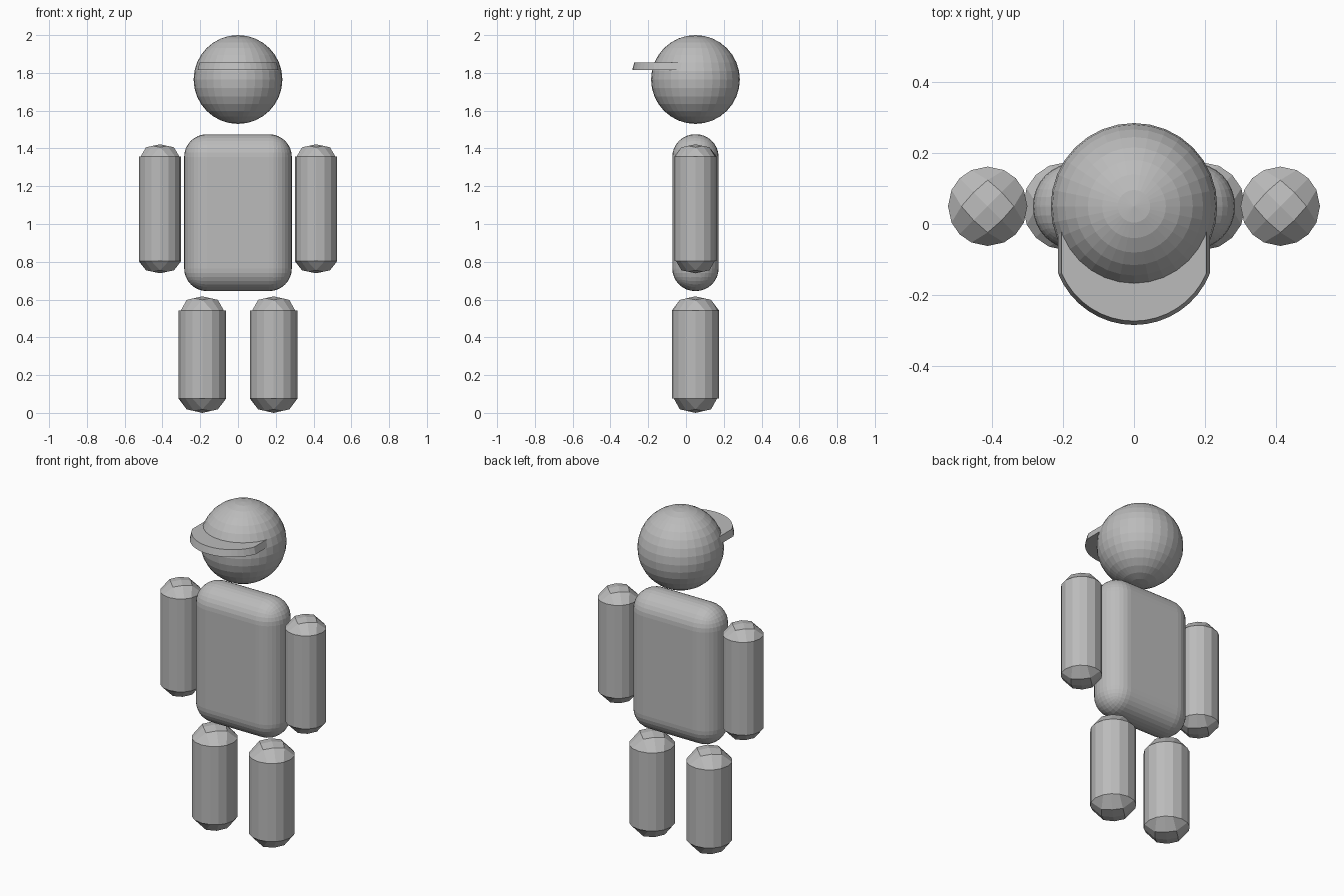
import bpy, bmesh, math
from mathutils import Matrix, Vector

if "Cube" in bpy.data.objects:
    bpy.data.objects.remove(bpy.data.objects["Cube"])

CY = 0.05  # body centre line in y

grey = bpy.data.materials.new("plain_grey")
grey.diffuse_color = (0.5, 0.5, 0.5, 1)
grey.use_nodes = True
grey.node_tree.nodes["Principled BSDF"].inputs["Base Color"].default_value = grey.diffuse_color


def finish(name, bm, loc):
    bmesh.ops.recalc_face_normals(bm, faces=bm.faces[:])
    me = bpy.data.meshes.new(name)
    bm.to_mesh(me)
    bm.free()
    me.materials.append(grey)
    ob = bpy.data.objects.new(name, me)
    ob.location = loc
    bpy.context.collection.objects.link(ob)
    return ob


def limb(name, x, z0, z1, r, cap):
    """Low-poly post with shallow domed ends, from a cube rounded in plan."""
    bm = bmesh.new()
    bmesh.ops.create_cube(bm, size=2)
    bmesh.ops.subdivide_edges(bm, edges=bm.edges[:], cuts=3, use_grid_fill=True)
    half = (z1 - z0) / 2 - cap
    for v in bm.verts:
        u, w, h = v.co
        a = u * math.sqrt(1 - w * w / 2)
        b = w * math.sqrt(1 - u * u / 2)
        z = h * half
        if abs(h) > 0.999:
            z += math.copysign(cap * math.sqrt(max(0, 1 - a * a - b * b)), h)
        v.co = (a * r, b * r, z)
    bmesh.ops.rotate(bm, verts=bm.verts[:], matrix=Matrix.Rotation(math.pi / 4, 3, 'Z'))
    return finish(name, bm, (x, CY, (z0 + z1) / 2))


# arms and legs, left and right
for side, s in (("left", 1), ("right", -1)):
    limb(side + "_arm", s * 0.413, 0.739, 1.422, 0.112, 0.064)
    limb(side + "_leg", s * 0.189, 0.0, 0.617, 0.125, 0.075)

# torso: box with fully rounded edges
bm = bmesh.new()
bmesh.ops.create_cube(bm, size=1)
bmesh.ops.scale(bm, vec=Vector((0.57, 0.245, 0.83)), verts=bm.verts[:])
bmesh.ops.bevel(bm, geom=bm.edges[:], offset=0.12, segments=8, profile=0.5, affect='EDGES')
finish("torso", bm, (0, CY, 1.06))

# head
bm = bmesh.new()
bmesh.ops.create_uvsphere(bm, u_segments=32, v_segments=16, radius=0.235)
finish("head", bm, (0, CY, 1.765))


# cap visor: straight sides, arched front, slightly narrower on top
def visor_ring(bm, w, front, z):
    side_y, n = -0.14, 16
    sag = side_y - front
    R = (w * w + sag * sag) / (2 * sag)
    cy, a = front + R, math.atan2(w, R - sag)
    pts = [(-w, 0.0)]
    pts += [(R * math.sin(t), cy - R * math.cos(t))
            for t in (-a + 2 * a * i / n for i in range(n + 1))]
    pts += [(w, 0.0)]
    return [bm.verts.new((x, y, z)) for x, y in pts]


bm = bmesh.new()
low = visor_ring(bm, 0.214, -0.285, 1.814)
top = visor_ring(bm, 0.204, -0.274, 1.854)
bm.faces.new(low)
bm.faces.new(top)
for i in range(len(low)):
    j = (i + 1) % len(low)
    bm.faces.new((low[i], low[j], top[j], top[i]))
finish("cap_visor", bm, (0, 0, 0))
